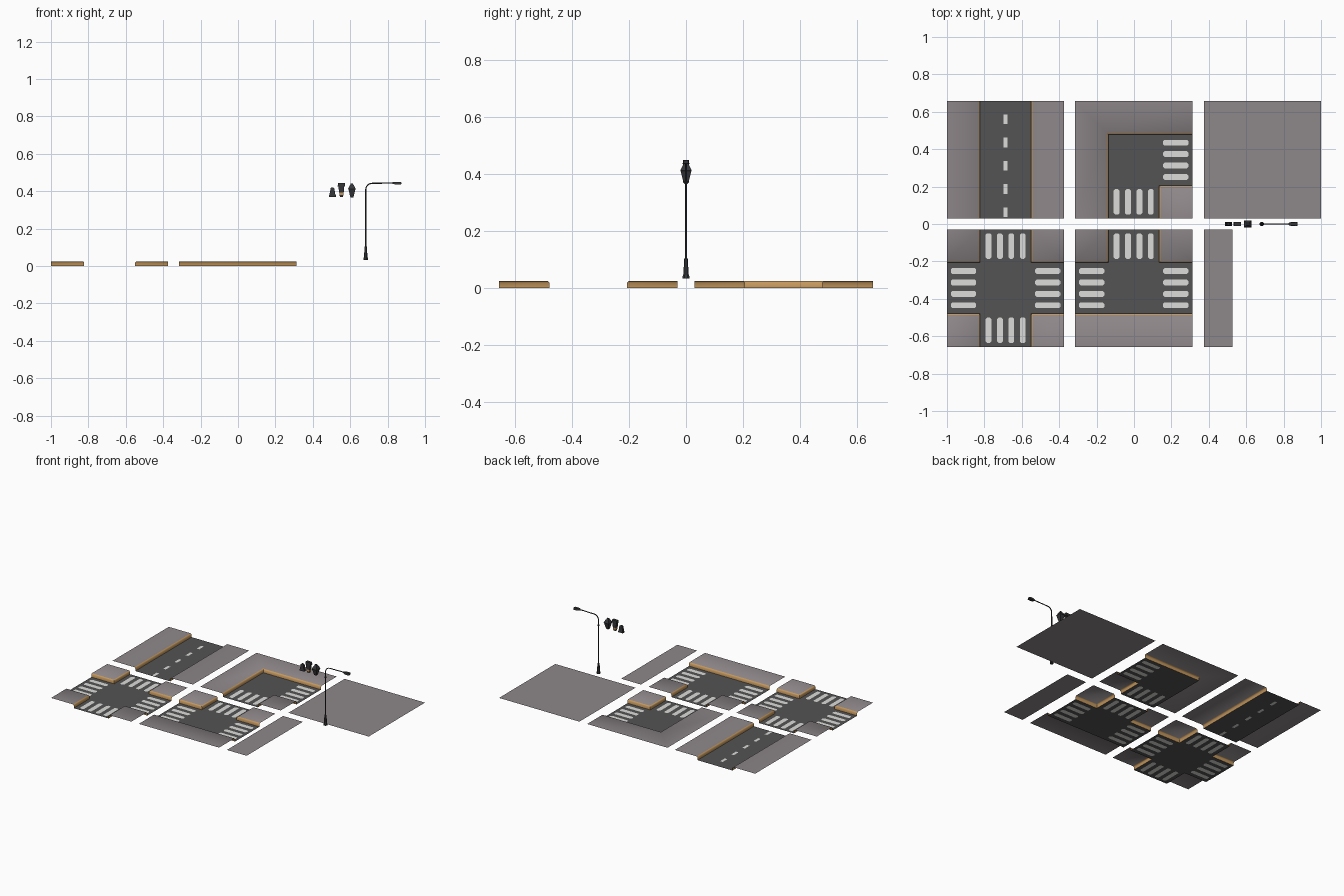
import bpy, bmesh, math
from mathutils import Vector

if "Cube" in bpy.data.objects:
    bpy.data.objects.remove(bpy.data.objects["Cube"])


def mat(name, c):
    m = bpy.data.materials.new(name)
    m.diffuse_color = (*c, 1)
    m.use_nodes = True
    m.node_tree.nodes["Principled BSDF"].inputs["Base Color"].default_value = m.diffuse_color
    return m


PAVE = mat("pavement_grey", (0.27, 0.242, 0.25))
KERB = mat("kerb_tan", (0.55, 0.31, 0.11))
ROAD = mat("asphalt", (0.088, 0.088, 0.088))
PAINT = mat("road_paint", (0.72, 0.72, 0.70))
METAL = mat("dark_metal", (0.035, 0.036, 0.04))

H, R = 0.3135, 0.136          # tile half size, road half width
TOP, B = 0.025, 0.007         # pavement height, kerb bevel


def finish(name, bm, mats, loc=(0, 0, 0), smooth=None):
    me = bpy.data.meshes.new(name)
    bm.to_mesh(me)
    bm.free()
    for m in mats:
        me.materials.append(m)
    ob = bpy.data.objects.new(name, me)
    ob.location = loc
    bpy.context.collection.objects.link(ob)
    if smooth:
        bpy.ops.object.select_all(action='DESELECT')
        ob.select_set(True)
        bpy.context.view_layer.objects.active = ob
        bpy.ops.object.shade_smooth_by_angle(angle=math.radians(smooth))
    return ob


# Flat asphalt with painted marks cut into it
def road(name, outline, marks, loc):
    bm = bmesh.new()

    def loop(pts):
        vs = [bm.verts.new((x, y, 0)) for x, y in pts]
        return vs, [bm.edges.new((vs[i], vs[(i + 1) % len(vs)])) for i in range(len(vs))]

    edges = loop(outline)[1]
    rings = []
    for m in marks:
        vs, es = loop(m)
        rings.append(vs)
        edges += es
    bmesh.ops.triangle_fill(bm, edges=edges, use_beauty=True, normal=(0, 0, 1))
    for vs in rings:
        bm.faces.new(vs).material_index = 1
    for f in bm.faces:
        f.normal_update()
        if f.normal.z < 0:
            f.normal_flip()
    finish(name, bm, [ROAD, PAINT], loc)


# Raised pavement sheet: outer corners plus a kerb line (x, y, inset x, inset y)
def pavement(name, kerb, outer, loc):
    bm = bmesh.new()
    top = [bm.verts.new((x + ox * B, y + oy * B, TOP)) for x, y, ox, oy in kerb]
    mid = [bm.verts.new((x, y, TOP - B)) for x, y, _, _ in kerb]
    low = [bm.verts.new((x, y, 0)) for x, y, _, _ in kerb]
    rest = [bm.verts.new((x, y, TOP)) for x, y in outer]
    f = bm.faces.new(top + rest)
    f.normal_update()
    up = f.normal.z > 0
    if not up:
        f.normal_flip()
    for i in range(len(kerb) - 1):
        for a, b in ((top, mid), (mid, low)):
            q = [a[i], b[i], b[i + 1], a[i + 1]]
            bm.faces.new(q if up else q[::-1]).material_index = 1
    finish(name, bm, [PAVE, KERB], loc, 50)


def corner_block(name, sx, sy, loc):
    pavement(name, [(sx * R, sy * H, sx, 0), (sx * R, sy * R, sx, sy), (sx * H, sy * R, 0, sy)],
             [(sx * H, sy * H)], loc)


def sheet(name, x0, x1, y0, y1):
    bm = bmesh.new()
    bm.faces.new([bm.verts.new((x, y, TOP)) for x, y in ((x0, y0), (x1, y0), (x1, y1), (x0, y1))])
    finish(name, bm, [PAVE])


# Four zebra bars with clipped ends on the side of the tile facing (dx, dy)
def zebra(dx, dy):
    bars = []
    for k in (-1.5, -0.5, 0.5, 1.5):
        c, w, e = k * 0.061, 0.0155, 0.008
        u0, u1 = 0.157, 0.293
        prof = [(u0, e - w), (u0 + e, -w), (u1 - e, -w), (u1, e - w),
                (u1, w - e), (u1 - e, w), (u0 + e, w), (u0, w - e)]
        bars.append([(dx * u - dy * (c + v), dy * u + dx * (c + v)) for u, v in prof])
    return bars


E, W, N, S = (1, 0), (-1, 0), (0, 1), (0, -1)
X1, X2, YB, YF = -1 + H, -0.0015, 0.343, -0.343

# Straight road tile
loc = (X1, YB, 0)
dashes = []
for k in range(5):
    y = 0.217 - k * 0.1243
    dashes.append([(-0.010, y - 0.026), (0.010, y - 0.026), (0.010, y + 0.026), (-0.010, y + 0.026)])
road("straight_road", [(-R, -H), (R, -H), (R, H), (-R, H)], dashes, loc)
for s, n in ((-1, "left"), (1, "right")):
    pavement("straight_pavement_" + n, [(s * R, -H, s, 0), (s * R, H, s, 0)],
             [(s * H, H), (s * H, -H)], loc)

# Bend tile
loc = (X2, YB, 0)
road("bend_road", [(-R, -H), (R, -H), (R, -R), (H, -R), (H, R), (-R, R)],
     zebra(*E) + zebra(*S), loc)
pavement("bend_outer_pavement", [(-R, -H, -1, 0), (-R, R, -1, 1), (H, R, 0, 1)],
         [(H, H), (-H, H), (-H, -H)], loc)
corner_block("bend_inner_pavement", 1, -1, loc)

# Crossroads tile
loc = (X1, YF, 0)
road("crossroads_road", [(-R, -H), (R, -H), (R, -R), (H, -R), (H, R), (R, R),
                         (R, H), (-R, H), (-R, R), (-H, R), (-H, -R), (-R, -R)],
     zebra(*E) + zebra(*W) + zebra(*N) + zebra(*S), loc)
for sx in (-1, 1):
    for sy in (-1, 1):
        corner_block("crossroads_pavement", sx, sy, loc)

# T junction tile
loc = (X2, YF, 0)
road("junction_road", [(-H, -R), (H, -R), (H, R), (R, R), (R, H), (-R, H), (-R, R), (-H, R)],
     zebra(*E) + zebra(*W) + zebra(*N), loc)
pavement("junction_long_pavement", [(-H, -R, 0, -1), (H, -R, 0, -1)], [(H, -H), (-H, -H)], loc)
for sx in (-1, 1):
    corner_block("junction_corner_pavement", sx, 1, loc)

# Plain pavement sheets
sheet("square_pavement", 1 - 2 * H, 1, YB - H, YB + H)
sheet("strip_pavement", 1 - 2 * H, 0.527, YF - H, YF + H)


# Skin between stacked rings
def loft(name, rings, loc, mats=(METAL,), bands=(), smooth=None):
    bm = bmesh.new()
    vr = [[bm.verts.new(p) for p in r] for r in rings]
    n = len(vr[0])
    for k in range(len(vr) - 1):
        for i in range(n):
            j = (i + 1) % n
            f = bm.faces.new((vr[k][i], vr[k][j], vr[k + 1][j], vr[k + 1][i]))
            f.material_index = 1 if k in bands else 0
    bm.faces.new(vr[0][::-1])
    bm.faces.new(vr[-1])
    bmesh.ops.recalc_face_normals(bm, faces=bm.faces)
    return finish(name, bm, mats, loc, smooth)


def box_rings(secs):
    return [[(-a, -b, z), (a, -b, z), (a, b, z), (-a, b, z)] for a, b, z in secs]


def round_rings(secs, n=8):
    return [[(r * math.cos(2 * math.pi * (i + .5) / n), r * math.sin(2 * math.pi * (i + .5) / n), z)
             for i in range(n)] for r, z in secs]


# Street lamp: post, curved arm, head
PX = 0.683
loft("lamp_post", round_rings([(0.0125, 0.033), (0.0125, 0.042), (0.0095, 0.05), (0.0075, 0.10),
                               (0.0045, 0.106), (0.0045, 0.365), (0.0055, 0.367), (0.0055, 0.375),
                               (0.003, 0.378)]), (PX, 0, 0), smooth=30)
path = [(PX, 0.37)]
for i in range(7):
    a = math.pi * (1 - i / 12)
    path.append((PX + 0.034 + 0.034 * math.cos(a), 0.408 + 0.034 * math.sin(a)))
path.append((0.832, 0.444))
arm = []
for i, (x, z) in enumerate(path):
    p, q = path[max(i - 1, 0)], path[min(i + 1, len(path) - 1)]
    t = Vector((q[0] - p[0], 0, q[1] - p[1])).normalized()
    side = Vector((0, 1, 0))
    nrm = t.cross(side)
    arm.append([Vector((x, 0, z)) + 0.0032 * (math.cos(k * math.pi / 4) * side + math.sin(k * math.pi / 4) * nrm)
                for k in range(8)])
loft("lamp_arm", arm, (0, 0, 0), smooth=40)
loft("lamp_head", [[(x, -w, z0), (x, w, z0), (x, w * 0.8, z1), (x, -w * 0.8, z1)]
                   for x, w, z0, z1 in ((0.825, 0.005, 0.440, 0.448), (0.84, 0.011, 0.436, 0.450),
                                        (0.868, 0.012, 0.436, 0.450), (0.874, 0.009, 0.438, 0.447))], (0, 0, 0))

# Three loose lantern heads
loft("hooded_lantern", box_rings([(0.018, 0.010, 0.370), (0.018, 0.010, 0.378), (0.016, 0.009, 0.380),
                                  (0.010, 0.007, 0.415), (0.006, 0.005, 0.419)]), (0.505, 0, 0))
loft("capped_lantern", box_rings([(0.008, 0.007, 0.370), (0.011, 0.008, 0.380), (0.011, 0.008, 0.392),
                                  (0.014, 0.009, 0.400), (0.015, 0.009, 0.424), (0.020, 0.011, 0.426),
                                  (0.018, 0.010, 0.445)]), (0.553, 0, 0), (METAL, KERB), (1,))
loft("pointed_lantern", box_rings([(0.007, 0.007, 0.366), (0.010, 0.010, 0.374), (0.018, 0.018, 0.408),
                                   (0.020, 0.020, 0.412), (0.012, 0.012, 0.430), (0.007, 0.007, 0.436),
                                   (0.006, 0.006, 0.441)]), (0.609, 0, 0))
